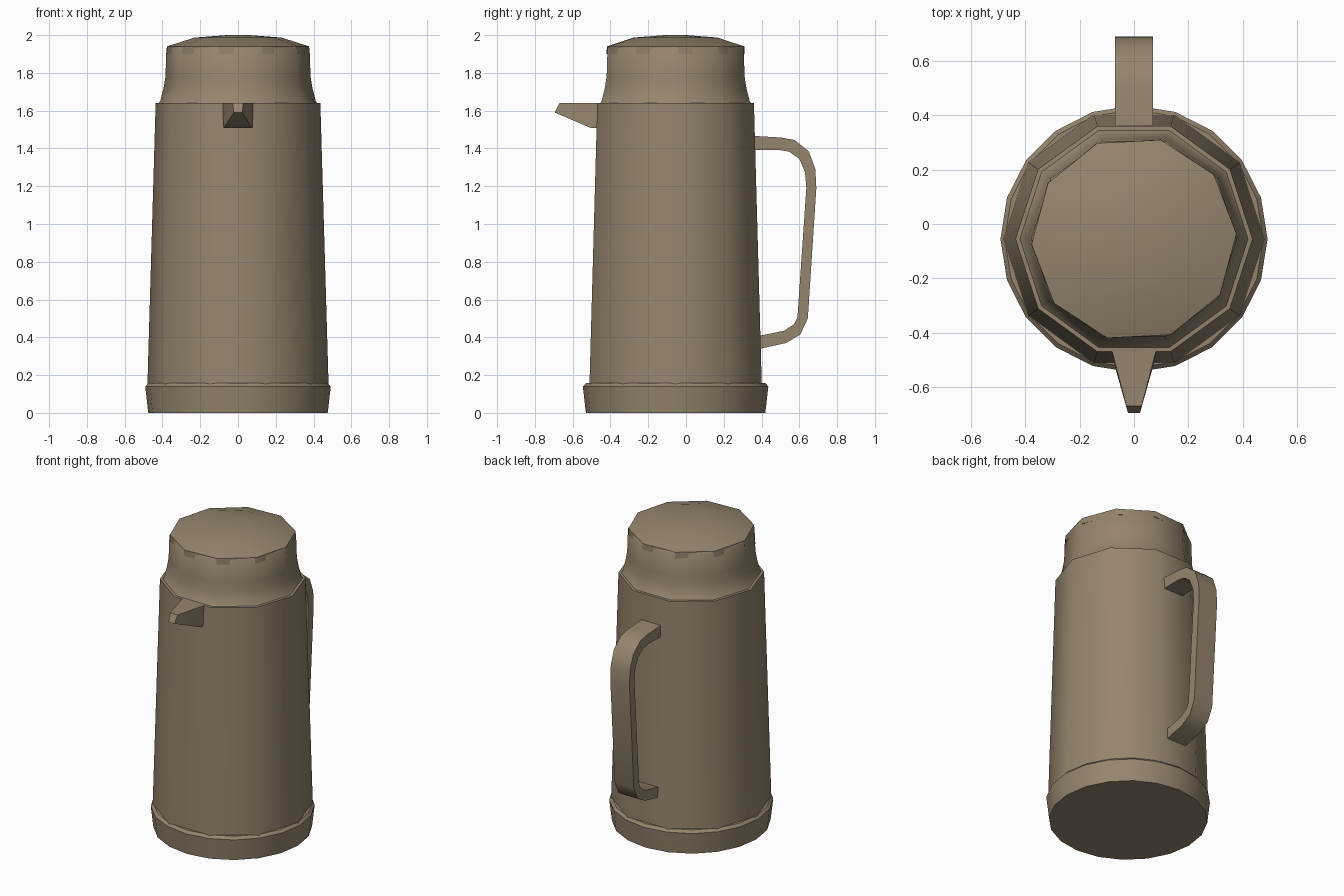
import bpy, bmesh, math

if "Cube" in bpy.data.objects:
    bpy.data.objects.remove(bpy.data.objects["Cube"])

CY = -0.055  # body axis sits slightly toward the front

mat = bpy.data.materials.new("warm taupe")
mat.diffuse_color = (0.30, 0.235, 0.155, 1)
mat.use_nodes = True
mat.node_tree.nodes["Principled BSDF"].inputs["Base Color"].default_value = mat.diffuse_color


def finish(name, bm, angle=42):
    bmesh.ops.recalc_face_normals(bm, faces=bm.faces[:])
    me = bpy.data.meshes.new(name)
    bm.to_mesh(me)
    bm.free()
    ob = bpy.data.objects.new(name, me)
    bpy.context.collection.objects.link(ob)
    me.materials.append(mat)
    bpy.ops.object.select_all(action='DESELECT')
    ob.select_set(True)
    bpy.context.view_layer.objects.active = ob
    bpy.ops.object.shade_smooth_by_angle(angle=math.radians(angle))
    return ob


def skin(bm, loops, caps=True):
    # bridge equal-length point loops and close the ends
    rings = [[bm.verts.new(p) for p in l] for l in loops]
    n = len(rings[0])
    for a, b in zip(rings, rings[1:]):
        for i in range(n):
            j = (i + 1) % n
            bm.faces.new((a[i], a[j], b[j], b[i]))
    if caps:
        bm.faces.new(rings[0])
        bm.faces.new(rings[-1])


def lathe(name, profile, sides, turn=0.0):
    bm = bmesh.new()
    loops = []
    for r, z in profile:
        loops.append([(r * math.cos(turn + math.tau * i / sides),
                       CY + r * math.sin(turn + math.tau * i / sides), z)
                      for i in range(sides)])
    skin(bm, loops)
    return finish(name, bm)


# base ring, tapered body, neck and domed lid
lathe("base_ring", [(0.475, 0), (0.491, 0.14), (0.475, 0.157)], 20)
lathe("body", [(0.481, 0.10), (0.436, 1.64), (0.41, 1.642)], 10)
lathe("neck", [(0.425, 1.635), (0.412, 1.65), (0.394, 1.72), (0.384, 1.78),
               (0.379, 1.93), (0.37, 1.94)], 10)
lathe("lid", [(0.378, 1.90), (0.377, 1.94), (0.23, 1.987), (0.06, 2.0)], 10,
      math.radians(3))

# tapered pouring spout
bm = bmesh.new()
skin(bm, [
    [(-0.08, -0.43, 1.64), (0.08, -0.43, 1.64), (0.077, -0.43, 1.507), (-0.077, -0.43, 1.507)],
    [(-0.08, -0.47, 1.64), (0.08, -0.47, 1.64), (0.077, -0.50, 1.507), (-0.077, -0.50, 1.507)],
    [(-0.028, -0.67, 1.64), (0.028, -0.67, 1.64), (0.022, -0.695, 1.59), (-0.022, -0.695, 1.59)],
])
finish("spout", bm)

# flat strap handle: matching outer and inner edge points (y, z)
outer = [(0.33, 1.468), (0.50, 1.458), (0.575, 1.445), (0.65, 1.385), (0.685, 1.29),
         (0.69, 1.19), (0.645, 0.50), (0.605, 0.415), (0.53, 0.37), (0.35, 0.33)]
inner = [(0.33, 1.39), (0.49, 1.392), (0.545, 1.383), (0.60, 1.345), (0.63, 1.275),
         (0.637, 1.19), (0.59, 0.505), (0.573, 0.47), (0.52, 0.435), (0.35, 0.40)]
W = 0.07
bm = bmesh.new()
skin(bm, [[(-W, *o), (W, *o), (W, *i), (-W, *i)] for o, i in zip(outer, inner)])
finish("handle", bm)
